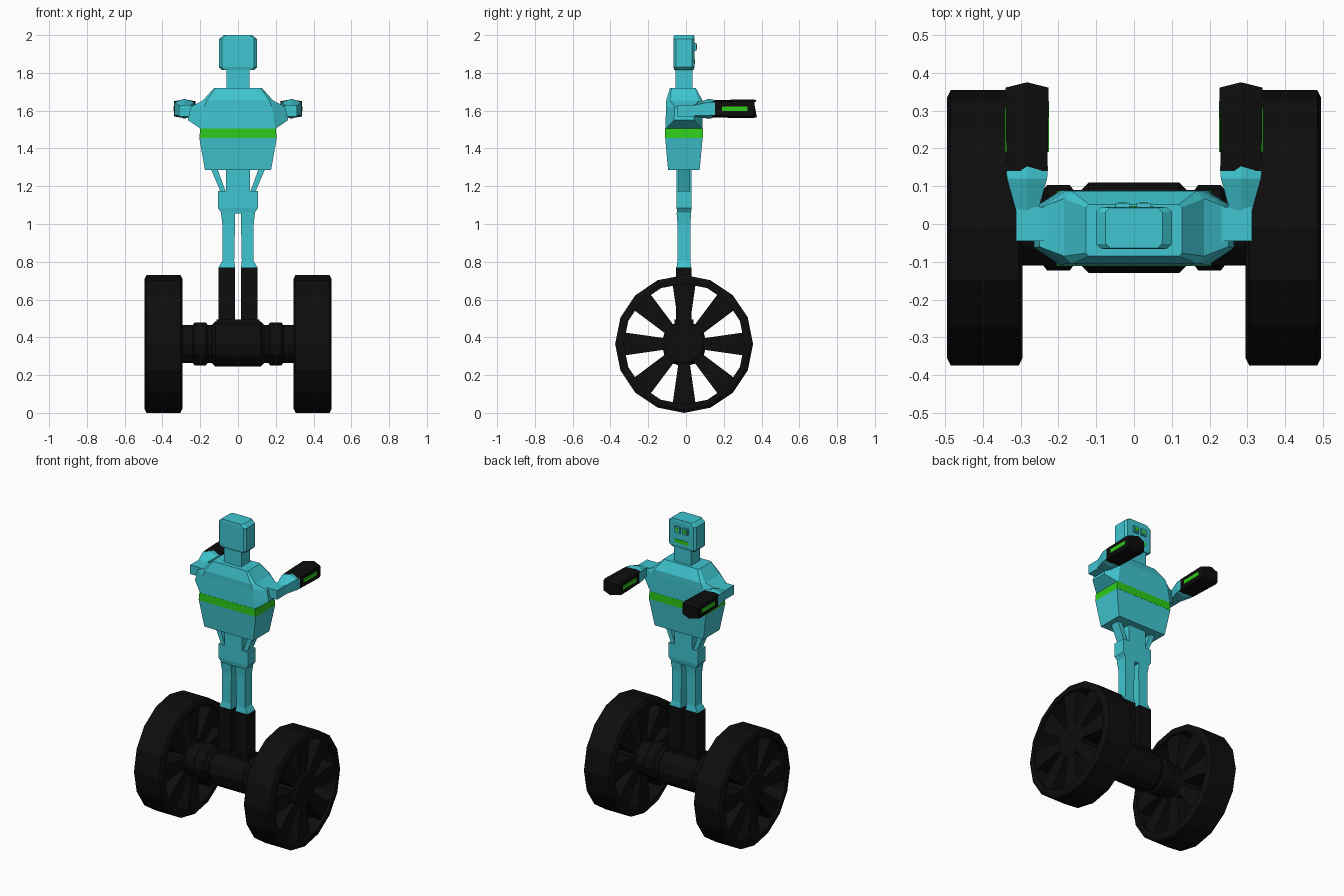
import bpy, bmesh
from math import sin, cos, pi

if "Cube" in bpy.data.objects:
    bpy.data.objects.remove(bpy.data.objects["Cube"])


def material(name, rgb):
    m = bpy.data.materials.new(name)
    m.diffuse_color = (*rgb, 1)
    m.use_nodes = True
    m.node_tree.nodes["Principled BSDF"].inputs["Base Color"].default_value = m.diffuse_color
    return m


TEAL = material("teal", (0.05, 0.56, 0.63))
GREEN = material("green", (0.027, 0.6, 0.01))
BLACK = material("black", (0.004, 0.004, 0.004))
CY, CZ = -0.01, 0.365  # wheel axis


def loft(name, rings, mat, closed=False):
    """Skin equal-length rings of points; cap the ends or join last to first."""
    bm = bmesh.new()
    vs = [[bm.verts.new(p) for p in r] for r in rings]
    n = len(rings[0])
    for i in range(len(vs) if closed else len(vs) - 1):
        a, b = vs[i], vs[(i + 1) % len(vs)]
        for k in range(n):
            bm.faces.new((a[k], a[(k + 1) % n], b[(k + 1) % n], b[k]))
    if not closed:
        bm.faces.new(vs[0])
        bm.faces.new(vs[-1])
    bmesh.ops.recalc_face_normals(bm, faces=bm.faces)
    me = bpy.data.meshes.new(name)
    bm.to_mesh(me)
    bm.free()
    me.materials.append(mat)
    ob = bpy.data.objects.new(name, me)
    bpy.context.collection.objects.link(ob)
    return ob


def rect(x0, x1, y0, y1, z):
    return [(x0, y0, z), (x1, y0, z), (x1, y1, z), (x0, y1, z)]


def box(name, x, y, z, mat):
    x0, x1 = sorted(x)
    return loft(name, [rect(x0, x1, *y, z[0]), rect(x0, x1, *y, z[1])], mat)


def octagon(z, hx, y0, y1, cx, cy):
    return [(-hx + cx, y0, z), (hx - cx, y0, z), (hx, y0 + cy, z), (hx, y1 - cy, z),
            (hx - cx, y1, z), (-hx + cx, y1, z), (-hx, y1 - cy, z), (-hx, y0 + cy, z)]


def lathe_x(name, profile, n, mat, closed=False):
    """Turn an (x, radius) profile about the wheel axis."""
    rings = [[(x, CY + r * cos(2 * pi * k / n), CZ + r * sin(2 * pi * k / n))
              for k in range(n)] for x, r in profile]
    return loft(name, rings, mat, closed)


def spoke(name, cx, ang):
    rings = []
    for r, w in ((0.08, 0.027), (0.325, 0.062)):
        ring = []
        for dx, t in ((-0.085, -w), (0.085, -w), (0.085, w), (-0.085, w)):
            ring.append((cx + dx, CY + r * cos(ang) - t * sin(ang),
                         CZ + r * sin(ang) + t * cos(ang)))
        rings.append(ring)
    loft(name, rings, BLACK)


# Axle with stepped collars
half = [(0.12, 0.12), (0.14, 0.1), (0.16, 0.1), (0.17, 0.113),
        (0.23, 0.113), (0.24, 0.1), (0.32, 0.1)]
lathe_x("axle", [(-x, r) for x, r in reversed(half)] + half, 12, BLACK)
box("axle_mount", (-0.115, 0.115), (-0.06, 0.04), (0.43, 0.495), BLACK)

for side, s in (("left", -1), ("right", 1)):
    # Wheel: tyre, hub and spokes
    wx = s * 0.395
    tyre = [(-0.1, 0.32), (-0.1, 0.345), (-0.09, 0.365), (0.09, 0.365),
            (0.1, 0.345), (0.1, 0.32)]
    lathe_x(side + "_tyre", [(wx + x, r) for x, r in tyre], 16, BLACK, True)
    hub = [(-0.095, 0.095), (-0.085, 0.11), (0.085, 0.11), (0.095, 0.095)]
    lathe_x(side + "_hub", [(wx + x, r) for x, r in hub], 16, BLACK)
    for k in range(8):
        spoke(f"{side}_spoke_{k}", wx, k * pi / 4)

    # Leg: black boot and tapered teal shin
    box(side + "_boot", (s * 0.015, s * 0.104), (-0.052, 0.03), (0.47, 0.77), BLACK)
    shin = ((0.77, 0.016, 0.103, -0.05, 0.028), (0.805, 0.02, 0.083, -0.045, 0.023),
            (1.0, 0.016, 0.083, -0.045, 0.023), (1.06, 0.016, 0.09, -0.05, 0.028))
    loft(side + "_leg", [rect(s * a, s * b, c, d, z) for z, a, b, c, d in shin], TEAL)

    # Slanted waist strut
    loft(side + "_waist_strut", [rect(s * 0.063, s * 0.09, -0.04, 0.02, 1.165),
                                 rect(s * 0.11, s * 0.145, -0.04, 0.02, 1.295)], TEAL)

    # Arm: shoulder stub, flared forearm, gauntlet
    ax = s * 0.283
    box(side + "_upper_arm", (s * 0.23, s * 0.312), (-0.045, 0.045), (1.57, 1.63), TEAL)

    def hexa(y, hx, ht, hs, cz=1.61, ridge=0.0):
        return [(ax, y + ridge, cz + ht), (ax + hx, y, cz + hs), (ax + hx, y, cz - hs),
                (ax, y + ridge, cz - ht), (ax - hx, y, cz - hs), (ax - hx, y, cz + hs)]

    loft(side + "_forearm", [hexa(0.03, 0.028, 0.028, 0.026, 1.6),
                             hexa(0.12, 0.053, 0.053, 0.035),
                             hexa(0.154, 0.056, 0.046, 0.032)], TEAL)
    loft(side + "_gauntlet", [hexa(0.14, 0.054, 0.046, 0.036),
                              hexa(0.345, 0.057, 0.05, 0.04, ridge=0.01),
                              hexa(0.361, 0.057, 0.044, 0.032, ridge=0.014)], BLACK)
    for e in (-1, 1):
        box(f"{side}_gauntlet_light_{e}", (ax + e * 0.05, ax + e * 0.0585),
            (0.19, 0.325), (1.598, 1.623), GREEN)

# Pelvis and waist column
loft("pelvis", [rect(-0.085, 0.085, -0.045, 0.025, 1.055),
                rect(-0.106, 0.106, -0.05, 0.03, 1.085),
                rect(-0.106, 0.106, -0.05, 0.03, 1.175)], TEAL)
box("waist", (-0.063, 0.063), (-0.05, 0.03), (1.17, 1.3), TEAL)

# Torso: belly, glowing belt, chest
loft("belly", [rect(-0.175, 0.175, -0.095, 0.072, 1.285),
               rect(-0.205, 0.205, -0.11, 0.088, 1.455)], TEAL)
loft("belt", [rect(-0.205, 0.205, -0.111, 0.089, 1.455),
              rect(-0.2, 0.2, -0.111, 0.089, 1.505)], GREEN)
loft("chest", [octagon(1.505, 0.2, -0.11, 0.088, 0.004, 0.004),
               octagon(1.55, 0.265, -0.108, 0.088, 0.075, 0.045),
               octagon(1.62, 0.25, -0.105, 0.088, 0.07, 0.045),
               octagon(1.655, 0.185, -0.105, 0.087, 0.02, 0.02),
               octagon(1.72, 0.127, -0.085, 0.052, 0.008, 0.008)], TEAL)

# Neck and head with chamfered corners
box("neck", (-0.062, 0.062), (-0.055, 0.035), (1.71, 1.83), TEAL)
loft("head", [octagon(1.815, 0.085, -0.062, 0.04, 0.012, 0.01),
              octagon(1.83, 0.1, -0.066, 0.045, 0.014, 0.012),
              octagon(1.98, 0.1, -0.066, 0.045, 0.014, 0.012),
              octagon(2.0, 0.075, -0.064, 0.043, 0.012, 0.012)], TEAL)

# Face on the +y side: framed eyes and mouth
for i, x in enumerate((-0.03, 0.026)):
    box(f"eye_frame_{i}", (x - 0.019, x + 0.019), (0.04, 0.055), (1.917, 1.958), TEAL)
    box(f"eye_{i}", (x - 0.011, x + 0.011), (0.05, 0.057), (1.926, 1.949), GREEN)
box("mouth", (-0.05, 0.05), (0.04, 0.048), (1.85, 1.872), GREEN)
